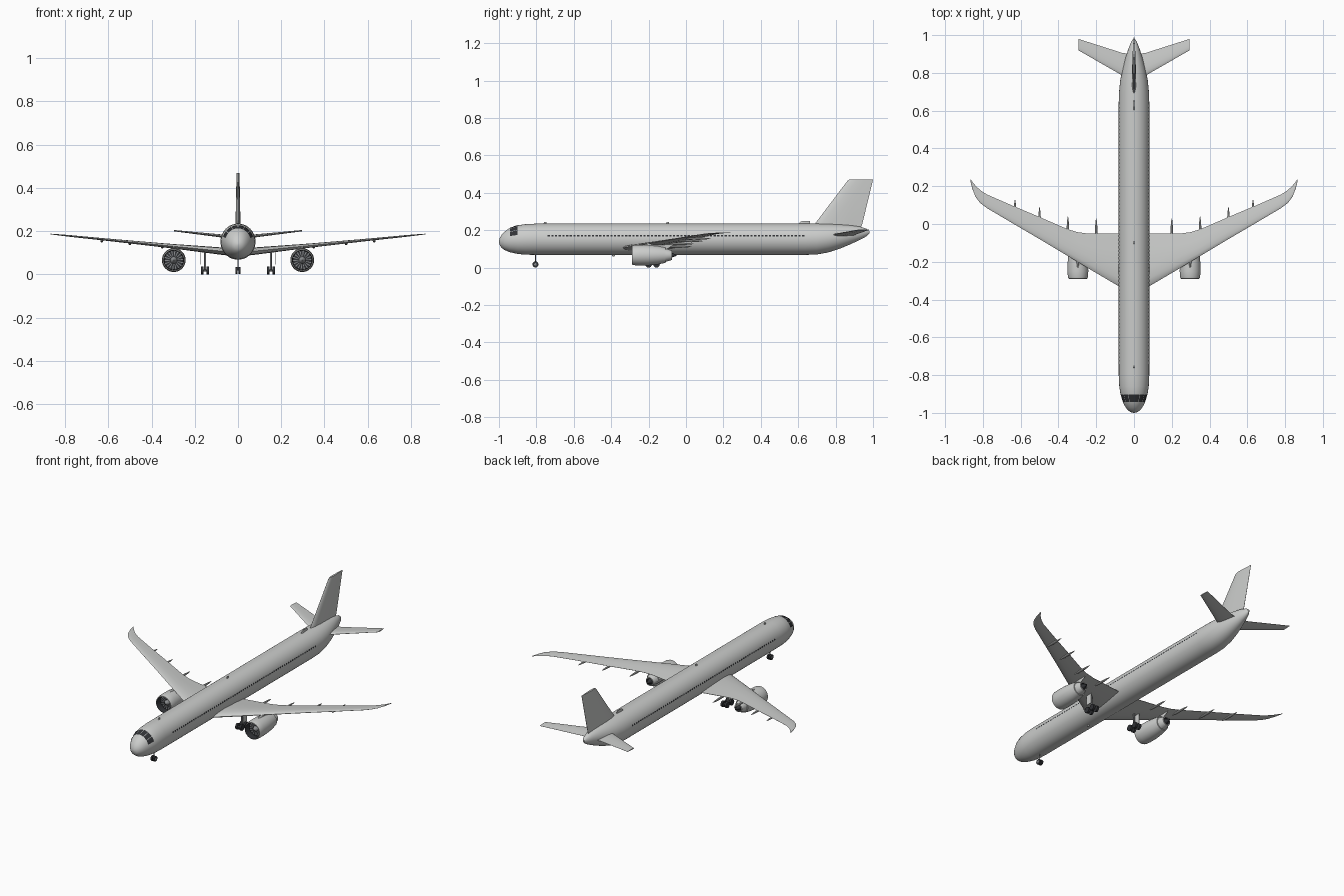
import bpy, bmesh, math
from mathutils import Vector

cube = bpy.data.objects.get("Cube")
if cube:
    bpy.data.objects.remove(cube, do_unlink=True)


def material(name, rgb):
    m = bpy.data.materials.new(name)
    m.use_nodes = True
    m.diffuse_color = (*rgb, 1)
    m.node_tree.nodes["Principled BSDF"].inputs["Base Color"].default_value = (*rgb, 1)
    return m


GREY = material("light_grey_paint", (0.6, 0.61, 0.6))
METAL = material("mid_grey_metal", (0.25, 0.26, 0.27))
DARK = material("dark_glass_and_rubber", (0.03, 0.032, 0.036))


def finish(name, bm, mats, recalc=True):
    if recalc:
        bmesh.ops.recalc_face_normals(bm, faces=bm.faces[:])
    me = bpy.data.meshes.new(name)
    bm.to_mesh(me)
    bm.free()
    for m in mats:
        me.materials.append(m)
    for p in me.polygons:
        p.use_smooth = True
    me.set_sharp_from_angle(angle=math.radians(35))
    ob = bpy.data.objects.new(name, me)
    bpy.context.scene.collection.objects.link(ob)
    return ob


def loft(name, rings, mats, rule=lambda i, j: 0):
    """Skin closed rings of equal length and cap both ends."""
    bm = bmesh.new()
    vs = [[bm.verts.new(p) for p in r] for r in rings]
    n = len(vs[0])
    for i in range(len(vs) - 1):
        for j in range(n):
            k = (j + 1) % n
            f = bm.faces.new((vs[i][j], vs[i][k], vs[i + 1][k], vs[i + 1][j]))
            f.material_index = rule(i, j)
    bm.faces.new(vs[0]).material_index = rule(0, 0)
    bm.faces.new(vs[-1]).material_index = rule(len(vs) - 2, 0)
    return finish(name, bm, mats)


def ring(x, y, z, rx, rz, n=32):
    return [(x + rx * math.cos(t), y, z + rz * math.sin(t))
            for t in (2 * math.pi * j / n for j in range(n))]


def turned(name, x, z, profile, mats, rule=lambda i, j: 0, n=32):
    """Body of revolution about a lengthwise axis; profile is (y, radius)."""
    return loft(name, [ring(x, y, z, r, r, n) for y, r in profile], mats, rule)


def foil(lead, chord, thick, axis):
    """Symmetric aerofoil section running back from its leading edge."""
    half = ((0.04, 0.45), (0.15, 0.85), (0.35, 1), (0.65, 0.65), (1, 0.06))
    lead, axis = Vector(lead), Vector(axis)
    up = [lead + Vector((0, c * chord, 0)) + axis * (t * thick / 2) for c, t in half]
    low = [lead + Vector((0, c * chord, 0)) - axis * (t * thick / 2) for c, t in half]
    return [lead] + up + low[::-1]


def box(name, centre, size, mat):
    bm = bmesh.new()
    bmesh.ops.create_cube(bm, size=1)
    bmesh.ops.scale(bm, vec=size, verts=bm.verts)
    bmesh.ops.translate(bm, vec=centre, verts=bm.verts)
    return finish(name, bm, [mat])


def rod(name, a, b, r, mat, n=16):
    a, b = Vector(a), Vector(b)
    bm = bmesh.new()
    bmesh.ops.create_cone(bm, cap_ends=True, segments=n, radius1=r, radius2=r, depth=(b - a).length)
    bmesh.ops.rotate(bm, matrix=(b - a).to_track_quat("Z", "Y").to_matrix(), verts=bm.verts)
    bmesh.ops.translate(bm, vec=(a + b) / 2, verts=bm.verts)
    return finish(name, bm, [mat])


# Fuselage stations: y, half width, top, bottom
BODY = [(-1, 0.004, 0.143, 0.135), (-0.995, 0.02, 0.16, 0.117), (-0.985, 0.033, 0.176, 0.105),
        (-0.97, 0.045, 0.192, 0.094), (-0.945, 0.058, 0.21, 0.083), (-0.9, 0.072, 0.226, 0.073),
        (-0.86, 0.078, 0.232, 0.069), (-0.8, 0.081, 0.235, 0.068), (0.64, 0.081, 0.235, 0.068),
        (0.7, 0.079, 0.235, 0.07), (0.76, 0.073, 0.234, 0.081), (0.82, 0.061, 0.231, 0.1),
        (0.88, 0.045, 0.226, 0.125), (0.93, 0.029, 0.219, 0.148), (0.965, 0.015, 0.208, 0.167),
        (0.98, 0.005, 0.195, 0.182)]
loft("fuselage", [ring(0, y, (t + b) / 2, w, (t - b) / 2, 48) for y, w, t, b in BODY], [GREY])


def skin(y, a, off=0.0015):
    """Point just above the fuselage skin at station y and angle a (degrees)."""
    for p, q in zip(BODY, BODY[1:]):
        if p[0] <= y <= q[0]:
            f = (y - p[0]) / (q[0] - p[0])
            w, t, b = (p[i] + f * (q[i] - p[i]) for i in (1, 2, 3))
            c, s = math.cos(math.radians(a)), math.sin(math.radians(a))
            return ((w + off) * c, y, (t + b) / 2 + ((t - b) / 2 + off) * s)


def panes(name, patches, steps):
    bm = bmesh.new()
    for y0, y1, a0, a1 in patches:
        for k in range(steps):
            b0, b1 = (a0 + (a1 - a0) * (k + d) / steps for d in (0, 1))
            bm.faces.new([bm.verts.new(skin(y, a)) for y, a in ((y0, b0), (y1, b0), (y1, b1), (y0, b1))])
    return finish(name, bm, [DARK], recalc=False)


# Cabin window rows and cockpit glazing
COUNT = 70
starts = [-0.74 + 1.38 * i / COUNT for i in range(COUNT)]
panes("cabin_windows", [(y, y + 0.012, a, a + 6) for y in starts for a in (10, 164)], 1)
panes("cockpit_windows", [(-0.942, -0.902, 19 + 24 * i, 41 + 24 * i) for i in range(6)], 6)

# Wing sections: x, leading edge y, trailing edge y, thickness
WING = [(0, -0.38, -0.05, 0.036), (0.08, -0.33, -0.05, 0.034), (0.25, -0.23, -0.05, 0.024),
        (0.3, -0.2, -0.043, 0.021), (0.35, -0.17, -0.028, 0.019), (0.5, -0.08, 0.037, 0.014),
        (0.65, 0.008, 0.1, 0.01), (0.78, 0.085, 0.157, 0.008), (0.815, 0.112, 0.18, 0.006),
        (0.84, 0.145, 0.204, 0.005), (0.857, 0.19, 0.225, 0.004), (0.866, 0.228, 0.238, 0.003)]
UP, SIDE = (0, 0, 1), (1, 0, 0)


def wing_z(x):
    return 0.1 + 0.1 * x


# Nacelle profile, wrapping from the rear over the lip into the duct
NACELLE = [(-0.11, 0.036), (-0.11, 0.041), (-0.15, 0.049), (-0.2, 0.054), (-0.25, 0.055), (-0.28, 0.053),
           (-0.289, 0.05), (-0.29, 0.047), (-0.285, 0.045), (-0.25, 0.044)]

for s, side in ((1, "left"), (-1, "right")):
    loft(side + "_wing", [foil((s * x, a, wing_z(x)), b - a, t, UP) for x, a, b, t in WING], [GREY])
    loft(side + "_tailplane", [foil((s * x, a, z), c, t, UP) for x, a, c, t, z in
                               ((0, 0.75, 0.15, 0.018, 0.17), (0.06, 0.785, 0.12, 0.015, 0.176),
                                (0.295, 0.92, 0.06, 0.006, 0.202))], [GREY])

    # Flap track fairings under the trailing edge
    for x, tail in ((0.2, 0.03), (0.35, 0.04), (0.5, 0.09), (0.63, 0.13)):
        turned(side + "_flap_fairing", s * x, wing_z(x) - 0.008,
               [(tail - 0.13, 0.001), (tail - 0.1, 0.006), (tail - 0.06, 0.007),
                (tail - 0.02, 0.004), (tail, 0.001)], [GREY], n=10)

    # Engine
    ex, ez = s * 0.297, 0.066
    turned(side + "_nacelle", ex, ez, NACELLE, [GREY, DARK], lambda i, j: int(i >= 7))
    turned(side + "_fan", ex, ez, [(-0.275, 0.001), (-0.267, 0.009), (-0.255, 0.016), (-0.253, 0.044)],
           [METAL, DARK], lambda i, j: int(i == 2 and j % 3 > 0), 54)
    turned(side + "_engine_core", ex, ez, [(-0.2, 0.036), (-0.11, 0.036), (-0.075, 0.025), (-0.075, 0.02),
                                           (-0.085, 0.016), (-0.05, 0.003)],
           [GREY, DARK], lambda i, j: int(i >= 3))
    loft(side + "_pylon", [foil((ex, a, z), c, 0.014, SIDE) for a, c, z in
                           ((-0.25, 0.15, 0.1), (-0.24, 0.17, 0.119), (-0.19, 0.13, 0.132))], [GREY])

    # Main landing gear with two axles
    gx = s * 0.152
    rod(side + "_main_strut", (gx, -0.18, 0.017), (gx, -0.18, 0.11), 0.005, METAL)
    box(side + "_bogie_beam", (gx, -0.18, 0.018), (0.006, 0.05, 0.006), METAL)
    box(side + "_gear_door", (s * 0.172, -0.18, 0.08), (0.003, 0.04, 0.07), GREY)
    for y in (-0.2, -0.158):
        rod(side + "_main_axle", (gx - 0.018, y, 0.018), (gx + 0.018, y, 0.018), 0.004, METAL)
        for d in (-0.013, 0.013):
            rod(side + "_main_wheel", (gx + d - 0.006, y, 0.018), (gx + d + 0.006, y, 0.018), 0.018, DARK, 24)

    # Nose wheel
    rod(side + "_nose_wheel", (s * 0.003, -0.805, 0.017), (s * 0.012, -0.805, 0.017), 0.016, DARK, 24)
    rod(side + "_nose_hub", (s * 0.01, -0.805, 0.017), (s * 0.0125, -0.805, 0.017), 0.007, METAL)

rod("nose_strut", (0, -0.805, 0.017), (0, -0.805, 0.08), 0.0025, METAL)

# Fin
loft("tail_fin", [foil((0, a, z), c, t, SIDE) for a, c, t, z in
                  ((0.66, 0.27, 0.024, 0.2), (0.69, 0.253, 0.023, 0.235),
                   (0.862, 0.136, 0.014, 0.462), (0.872, 0.127, 0.012, 0.47))], [GREY])

# Roof and belly antennas
for name, y, length, z0, z1 in (("front_antenna", -0.765, 0.02, 0.23, 0.245), ("mid_antenna", -0.11, 0.02, 0.23, 0.245),
                                ("rear_antenna", 0.595, 0.07, 0.23, 0.25), ("belly_antenna", -0.4, 0.02, 0.072, 0.06)):
    loft(name, [foil((0, y, z0), length, 0.008, SIDE),
                foil((0, y + length * 0.35, z1), length * 0.6, 0.005, SIDE)], [GREY])
